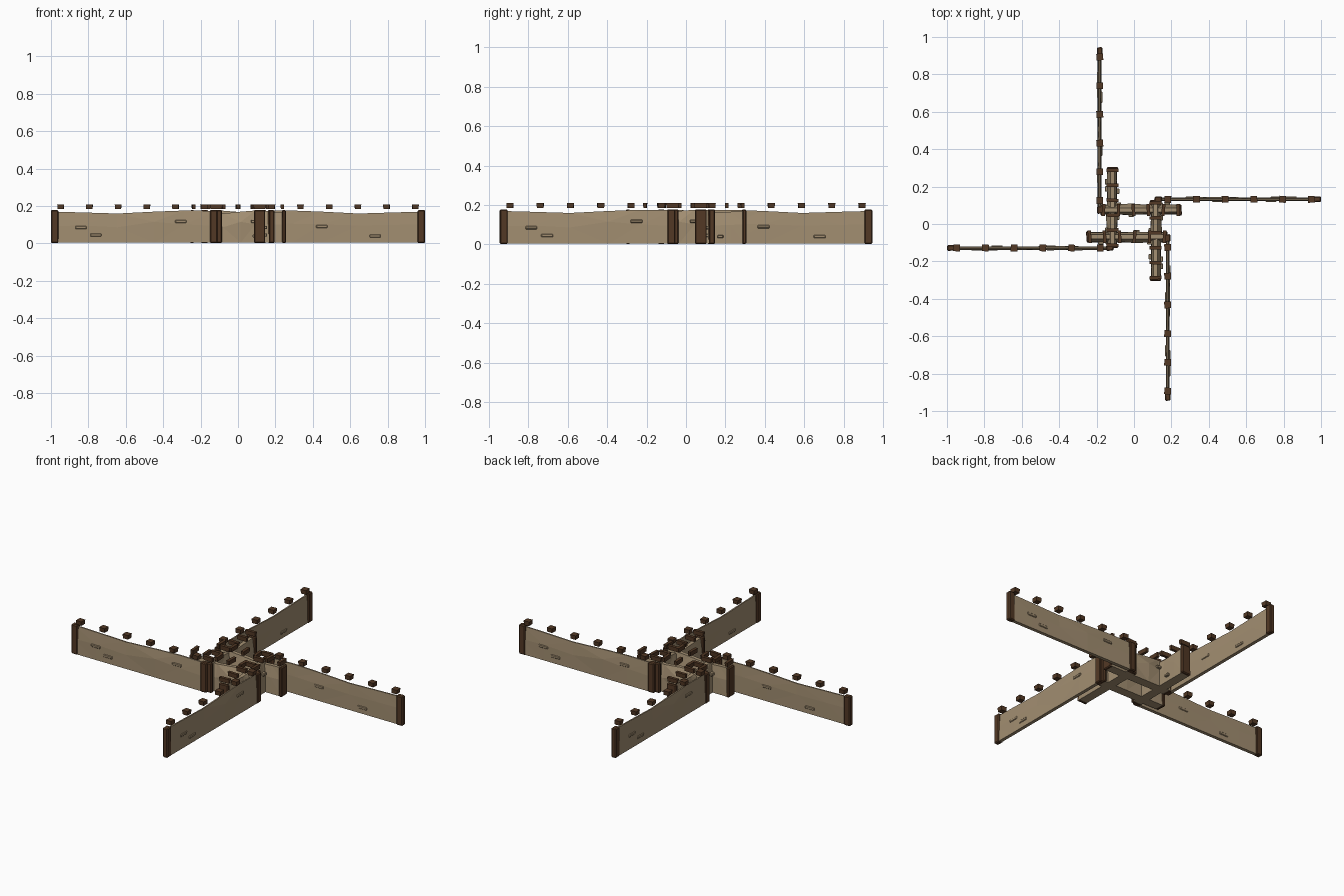
import bpy, bmesh, math, random
from mathutils import Matrix, Vector

random.seed(4)
cube = bpy.data.objects.get("Cube")
if cube:
    bpy.data.objects.remove(cube, do_unlink=True)


def material(name, rgb):
    m = bpy.data.materials.new(name)
    m.use_nodes = True
    m.diffuse_color = (*rgb, 1)
    m.node_tree.nodes["Principled BSDF"].inputs["Base Color"].default_value = (*rgb, 1)
    return m


CLAY = material("tan clay", (0.36, 0.27, 0.165))
WOOD = material("dark brown wood", (0.085, 0.04, 0.018))


def finish(bm, name, mat, matrix):
    bmesh.ops.recalc_face_normals(bm, faces=bm.faces)
    mesh = bpy.data.meshes.new(name)
    bm.to_mesh(mesh)
    bm.free()
    mesh.materials.append(mat)
    ob = bpy.data.objects.new(name, mesh)
    ob.matrix_world = matrix
    bpy.context.collection.objects.link(ob)
    return ob


def add_box(bm, centre, size, bevel=0.0, tilt=0.0, taper=1.0):
    # Box with optional chamfer, turn about z and narrowed underside
    part = bmesh.new()
    bmesh.ops.create_cube(part, size=1)
    for v in part.verts:
        k = taper if v.co.z < 0 else 1
        v.co = Vector((v.co.x * size[0] * k, v.co.y * size[1] * k, v.co.z * size[2]))
    if bevel:
        bmesh.ops.bevel(part, geom=part.edges[:], offset=bevel, segments=1, affect='EDGES')
    part.transform(Matrix.Translation(centre) @ Matrix.Rotation(tilt, 4, 'Z'))
    tmp = bpy.data.meshes.new("tmp")
    part.to_mesh(tmp)
    part.free()
    bm.from_mesh(tmp)
    bpy.data.meshes.remove(tmp)


def clay_body(length, thick, name, matrix):
    # Uneven slab lofted through a few cross-sections, top edge sagging
    sections = [(0.01, .170, .1), (.18, .166, .2), (.4, .160, .1),
                (.62, .170, .45), (.8, .176, .2), (.99, .174, .1)]
    bm = bmesh.new()
    rings = []
    for f, top, bulge in sections:
        ring = [(-.55 * thick, .004), (-(.45 + bulge * .4) * thick, top * (.5 + bulge * .4)),
                (-.2 * thick, top), (.2 * thick, top),
                ((.35 + bulge * .3) * thick, top * .6), (.45 * thick, .004)]
        rings.append([bm.verts.new((f * length, y, z)) for y, z in ring])
    for a, b in zip(rings, rings[1:]):
        for i in range(len(a)):
            j = (i + 1) % len(a)
            bm.faces.new((a[i], a[j], b[j], b[i]))
    bm.faces.new(rings[0])
    bm.faces.new(rings[-1])
    bmesh.ops.triangulate(bm, faces=bm.faces[:])
    finish(bm, name, CLAY, matrix)


def build_wall(name, matrix, length, thick, post, block, first, step):
    clay_body(length, thick, name + "_body", matrix)

    # End posts
    bm = bmesh.new()
    for u in (post[0] / 2, length - post[0] / 2):
        add_box(bm, (u, 0, .09), (post[0], post[1], .176), .005, .04)
    finish(bm, name + "_posts", WOOD, matrix)

    # Row of wooden blocks hovering along the top
    bm = bmesh.new()
    for i in range(6):
        add_box(bm, (first + i * step, 0, .197), (block[0], block[1], .025), 0,
                random.uniform(-.08, .08), .9)
    finish(bm, name + "_top_blocks", WOOD, matrix)

    # Exposed bricks on both faces: position along, height, side
    bm = bmesh.new()
    for f, z, side in ((.18, .085, -1), (.27, .045, -1), (.78, .118, -1),
                       (.3, .04, 1), (.62, .09, 1)):
        w = .06 * length / .89
        y = side * thick * (.5 if side < 0 else .42)
        add_box(bm, (f * length, y, z), (w, thick * .5, .016), .003)
    finish(bm, name + "_bricks", CLAY, matrix)


# Pinwheel of four long walls and four short walls crossing at the centre
long_ends = [(-1, -.128), (.18, -.945), (1, .132), (-.183, .945)]
short_ends = [(-.255, -.068), (.115, -.305), (.255, .075), (-.115, .305)]
names = ["right", "front", "left", "back"]
for k, side in enumerate(names):
    turn = Matrix.Rotation(k * math.pi / 2, 4, 'Z')
    build_wall(side + "_long_wall", Matrix.Translation((*long_ends[k], 0)) @ turn,
               .89, .02, (.04, .03), (.036, .036), .052, .1535)
    build_wall(side + "_short_wall", Matrix.Translation((*short_ends[k], 0)) @ turn,
               .435, .055, (.02, .06), (.018, .066), .018, .08)
